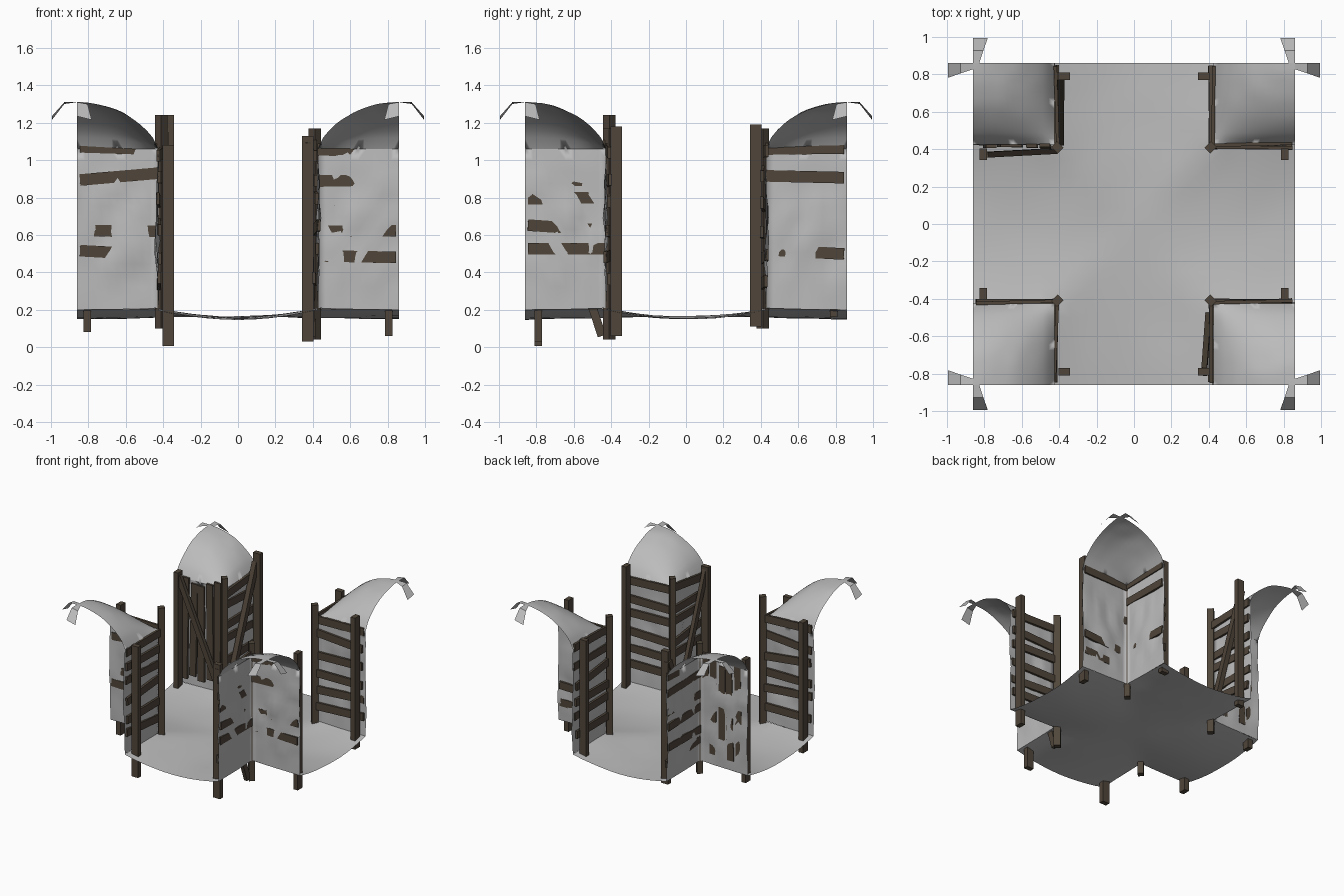
import bpy, bmesh, math, random
from mathutils import Vector, noise

if "Cube" in bpy.data.objects:
    bpy.data.objects.remove(bpy.data.objects["Cube"])

random.seed(4)
IN, OUT = 0.425, 0.862          # inner wall line and outer limit
SPAN = OUT - IN


def material(name, rgb):
    m = bpy.data.materials.new(name)
    m.diffuse_color = (*rgb, 1)
    m.use_nodes = True
    m.node_tree.nodes["Principled BSDF"].inputs["Base Color"].default_value = m.diffuse_color
    return m


cloth = material("grey cloth", (0.5, 0.5, 0.5))
wood = material("dark brown wood", (0.08, 0.061, 0.043))


def finish(bm, name, mat, smooth=False):
    bmesh.ops.remove_doubles(bm, verts=bm.verts, dist=0.0005)
    bmesh.ops.recalc_face_normals(bm, faces=bm.faces)
    for f in bm.faces:
        f.smooth = smooth
    me = bpy.data.meshes.new(name)
    bm.to_mesh(me)
    bm.free()
    me.materials.append(mat)
    ob = bpy.data.objects.new(name, me)
    bpy.context.collection.objects.link(ob)
    return ob


def sheet(bm, nu, nv, fn):
    """Grid of quads from a function of two 0..1 parameters."""
    g = [[bm.verts.new(fn(i / nu, j / nv)) for j in range(nv + 1)] for i in range(nu + 1)]
    for i in range(nu):
        for j in range(nv):
            bm.faces.new((g[i][j], g[i + 1][j], g[i + 1][j + 1], g[i][j + 1]))


def beam(bm, a, b, width, depth, normal):
    """Square-cut timber from a to b; depth is measured along normal."""
    a, b = Vector(a), Vector(b)
    d = (b - a).normalized()
    side = d.cross(Vector(normal)).normalized()
    n = side.cross(d)
    ring = [[bm.verts.new(p + side * sx * width / 2 + n * sy * depth / 2)
             for sx, sy in ((-1, -1), (1, -1), (1, 1), (-1, 1))] for p in (a, b)]
    for k in range(4):
        m = (k + 1) % 4
        bm.faces.new((ring[0][k], ring[0][m], ring[1][m], ring[1][k]))
    bm.faces.new(ring[0][::-1])
    bm.faces.new(ring[1])


# Sagging cross-shaped floor
def floor_z(x, y):
    m, big = sorted((abs(x), abs(y)))
    z = 0.218 - 0.052 * (1 - min(1, m / IN) ** 2) - 0.018 * big / OUT
    return z + 0.006 * noise.noise(Vector((x * 4, y * 4, 0)))


def floor_patch(x0, x1, y0, y1):
    def fn(u, v):
        x, y = x0 + (x1 - x0) * u, y0 + (y1 - y0) * v
        return (x, y, floor_z(x, y))
    return fn


bm = bmesh.new()
sheet(bm, 10, 10, floor_patch(-IN, IN, -IN, IN))
for s in (-1, 1):
    sheet(bm, 6, 10, floor_patch(s * IN, s * OUT, -IN, IN))
    sheet(bm, 10, 6, floor_patch(-IN, IN, s * IN, s * OUT))
finish(bm, "cloth_floor", cloth, True)


def rise(t):
    return math.sin(math.pi / 2 * t ** 0.7)


# Corner: signs, name, then bottom/top of the inner, side (a) and end (b) posts
corners = [
    (-1, -1, "front_left", (0.10, 1.24), (0.08, 1.15), (0.005, 1.08)),
    (1, -1, "front_right", (0.04, 1.17), (0.06, 1.18), (0.03, 1.13)),
    (1, 1, "back_right", (0.10, 1.17), (0.11, 1.19), (0.16, 1.13)),
    (-1, 1, "back_left", (0.10, 1.17), (0.12, 1.13), (0.15, 1.24)),
]

for sx, sy, name, inner, post_a, post_b in corners:
    def place(x, y, z):
        return Vector((sx * x, sy * y, z))

    def wobble(x, y, z, amount):
        p = place(x, y, z)
        return amount * noise.noise(p * 4.5)

    # Two cloth walls meeting at the inner corner, under a rising hood
    def wall(along_x):
        def fn(t, h):
            z = 0.2 + (1.06 - 0.2) * h
            off = 0.0 if t == 0 or h == 1 else \
                (0.006 + wobble(t, h, z, 0.024)) * math.sin(math.pi * h) * min(1, t * 4)
            a, b = IN + SPAN * t, IN + off
            if h == 0:
                z = floor_z(a, IN)
            return place(a, b, z) if along_x else place(b, a, z)
        return fn

    def hood(u, v):
        z = 1.06 + 0.25 * rise(u) * rise(v)
        z += wobble(u, v, 1, 0.025) * u * v * (1 - u * v)
        return place(IN + SPAN * u, IN + SPAN * v, z)

    bm = bmesh.new()
    sheet(bm, 10, 14, wall(True))
    sheet(bm, 10, 14, wall(False))
    sheet(bm, 14, 14, hood)
    finish(bm, name + "_cloth_hood", cloth).data.shade_smooth()

    # Two drooping flaps at the hood tip
    bm = bmesh.new()
    for swap in (False, True):
        def flap(u, v):
            a = OUT + 0.133 * u
            b = OUT - (0.035 + 0.045 * u) * v
            z = 1.31 + (0.0 if u < 0.6 else -0.075) - 0.02 * v * u
            return place(b, a, z) if swap else place(a, b, z)
        sheet(bm, 2, 1, flap)
    finish(bm, name + "_cloth_flaps", cloth)

    # Posts: one turned 45 degrees inside, one at each wall end
    bm = bmesh.new()
    beam(bm, place(0.41, 0.41, inner[0]), place(0.41, 0.41, inner[1]), 0.045, 0.05, (sx, sy, 0))
    beam(bm, place(0.805, 0.372, post_a[0]), place(0.805, 0.372, post_a[1]), 0.04, 0.062, (0, 1, 0))
    beam(bm, place(0.372, 0.79, post_b[0]), place(0.372, 0.79, post_b[1]), 0.04, 0.062, (1, 0, 0))
    finish(bm, name + "_posts", wood)

    # Uneven planks, some poking through the cloth
    bm = bmesh.new()
    for along_x in (True, False):
        def on(a, off, z):
            return place(a, off, z) if along_x else place(off, a, z)
        n = (0, sy, 0) if along_x else (sx, 0, 0)
        upright = name == "back_left" and along_x
        for k in range(5 if upright else 6):
            j = lambda r: random.uniform(-r, r)
            if upright:
                a = 0.47 + 0.075 * k
                beam(bm, on(a + j(.01), .414 + j(.008), 0.27 + j(.03)),
                     on(a + j(.01), .414 + j(.008), 1.07 + j(.04)), 0.058, 0.018, n)
            else:
                z = 0.36 + 0.138 * k
                beam(bm, on(0.425, .416 + j(.009), z + j(.03)),
                     on(0.845, .418 + j(.014), z + j(.03)), 0.062, 0.018, n)
    finish(bm, name + "_planks", wood)

# Diagonal braces
bm = bmesh.new()
beam(bm, (0.40, -0.45, 0.06), (0.375, -0.79, 1.10), 0.045, 0.03, (1, 0, 0))
beam(bm, (-0.43, 0.39, 0.22), (-0.80, 0.37, 1.10), 0.045, 0.03, (0, 1, 0))
beam(bm, (-0.395, 0.44, 0.22), (-0.392, 0.79, 1.16), 0.045, 0.04, (1, 0, 0))
finish(bm, "diagonal_braces", wood)
